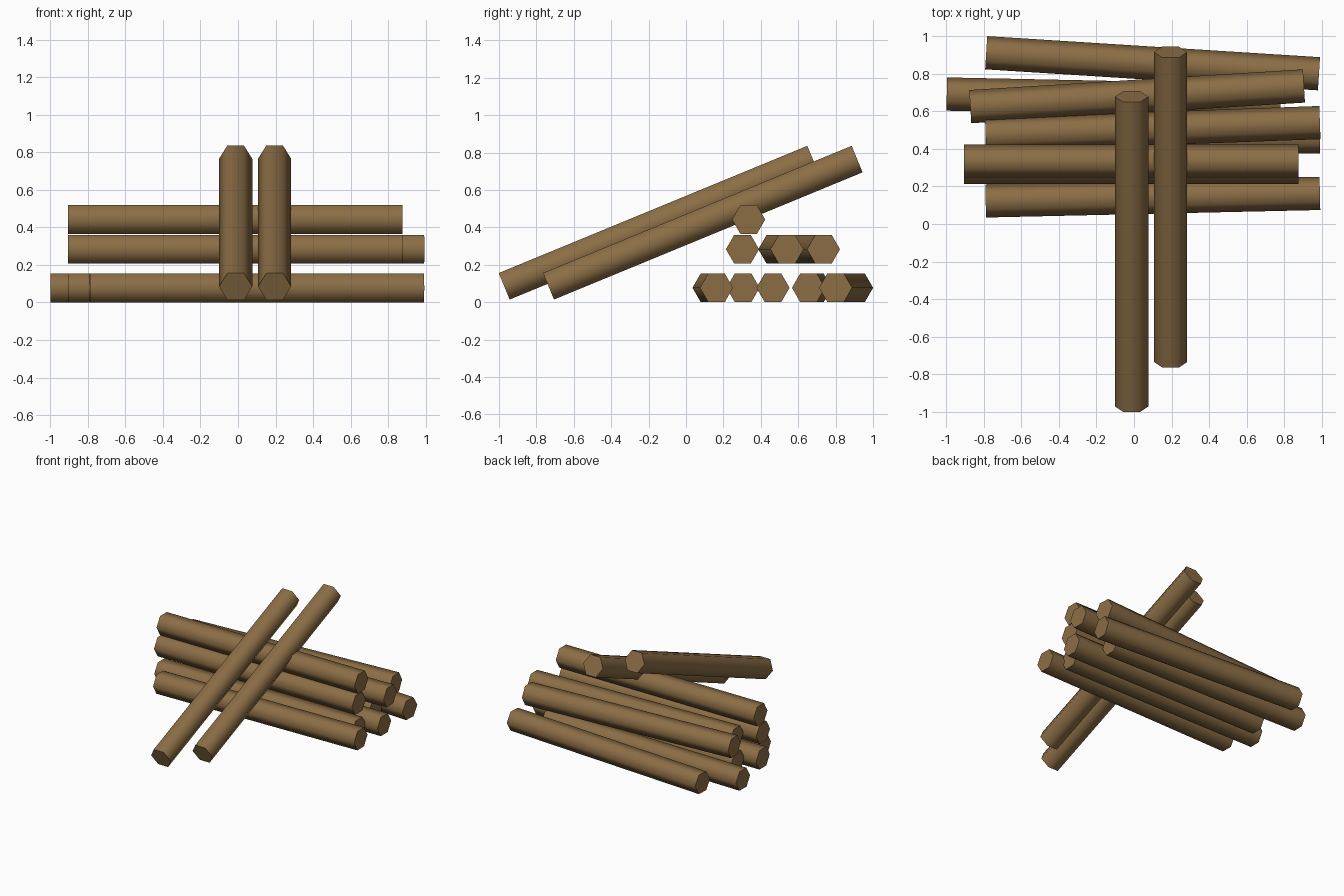
import bpy, bmesh, math
from mathutils import Vector, Matrix

if "Cube" in bpy.data.objects:
    bpy.data.objects.remove(bpy.data.objects["Cube"])

RADIUS = 0.0885  # six-sided logs, flat side up

bark = bpy.data.materials.new("brown wood")
bark.diffuse_color = (0.26, 0.155, 0.06, 1)
bark.use_nodes = True
bark.node_tree.nodes["Principled BSDF"].inputs["Base Color"].default_value = bark.diffuse_color


def log(name, start, end):
    """Six-sided log from start to end, smooth sides and flat ends."""
    a, b = Vector(start), Vector(end)
    axis = (b - a).normalized()
    side = axis.cross(Vector((0, 0, 1))).normalized()   # corners point sideways
    up = side.cross(axis)
    rot = Matrix((side, up, axis)).transposed().to_4x4()
    bm = bmesh.new()
    bmesh.ops.create_cone(bm, cap_ends=True, segments=6, radius1=RADIUS,
                          radius2=RADIUS, depth=(b - a).length,
                          matrix=Matrix.Rotation(math.radians(30), 4, 'Z'))
    # make sure a corner lies on the local x axis
    if max(v.co.x for v in bm.verts) < RADIUS * 0.99:
        bmesh.ops.rotate(bm, verts=bm.verts, matrix=Matrix.Rotation(math.radians(30), 3, 'Z'))
    bmesh.ops.transform(bm, verts=bm.verts, matrix=Matrix.Translation((a + b) / 2) @ rot)
    bmesh.ops.recalc_face_normals(bm, faces=bm.faces)
    for f in bm.faces:
        f.smooth = len(f.verts) == 4
    for e in bm.edges:
        e.smooth = all(len(f.verts) == 4 for f in e.link_faces)
    me = bpy.data.meshes.new(name)
    bm.to_mesh(me)
    bm.free()
    me.materials.append(bark)
    bpy.context.collection.objects.link(bpy.data.objects.new(name, me))


# stacked logs: layer height, left x, left y, right x, right y
Z1, Z2, Z3 = 0.077, 0.283, 0.442
stack = [
    (Z1, -0.79, 0.123, 0.99, 0.163),
    (Z1, -0.905, 0.305, 0.875, 0.305),
    (Z1, -0.79, 0.465, 0.99, 0.465),
    (Z1, -0.997, 0.692, 0.78, 0.655),
    (Z1, -0.787, 0.912, 0.985, 0.80),
    (Z2, -0.905, 0.302, 0.875, 0.302),
    (Z2, -0.79, 0.475, 0.99, 0.54),
    (Z2, -0.872, 0.625, 0.905, 0.735),
    (Z3, -0.905, 0.335, 0.875, 0.335),
]
for i, (z, x0, y0, x1, y1) in enumerate(stack):
    log(f"stacked_log_{i + 1}", (x0, y0, z), (x1, y1, z))

# two logs leaning on the stack
for i, (x, y) in enumerate([(-0.0125, -0.972), (0.195, -0.735)]):
    log(f"leaning_log_{i + 1}", (x, y, 0.085), (x, y + 1.65, 0.765))
